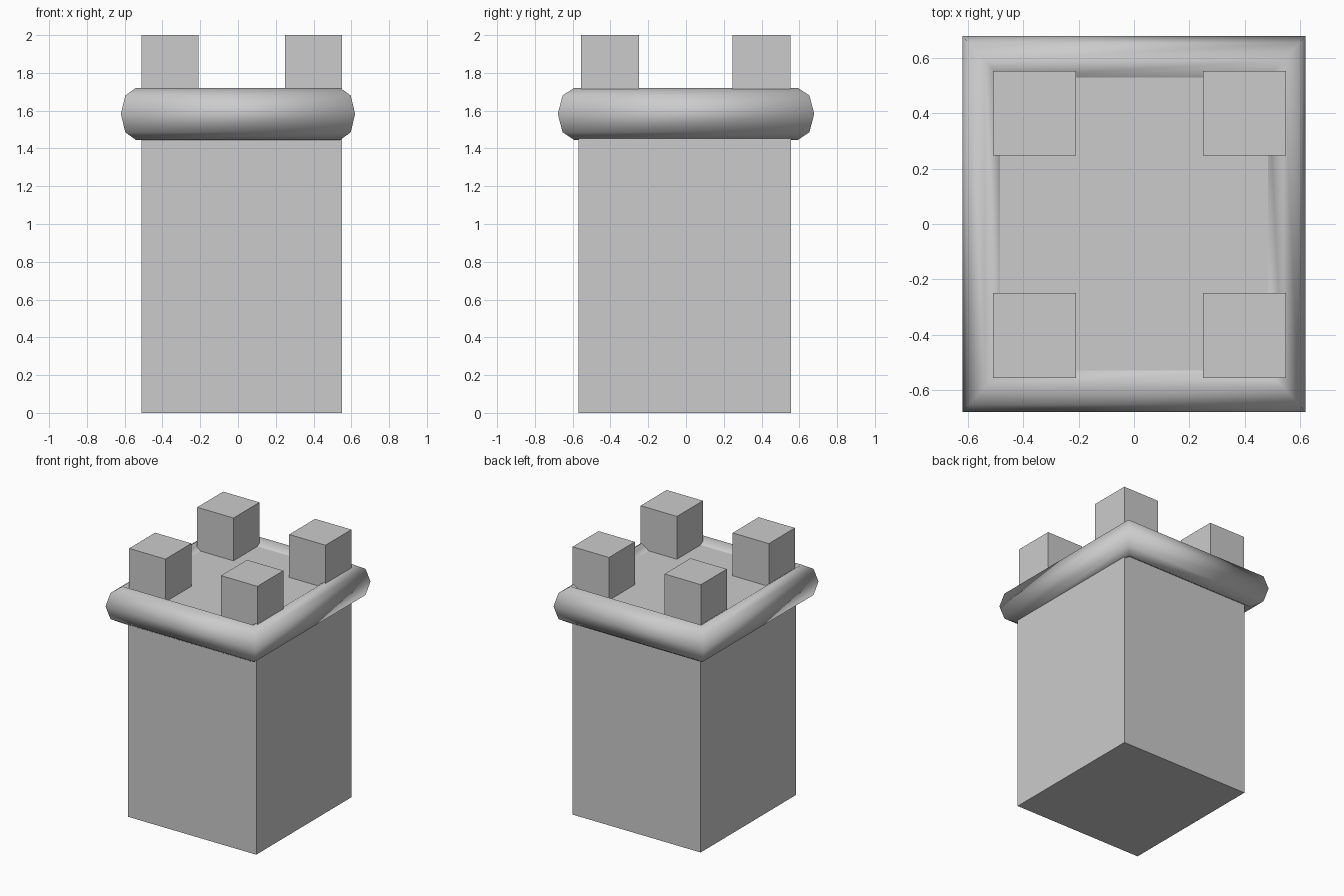
import bpy
from math import pi, sqrt
from mathutils import Matrix

if "Cube" in bpy.data.objects:
    bpy.data.objects.remove(bpy.data.objects["Cube"])


def box(name, x0, x1, y0, y1, z0, z1):
    bpy.ops.mesh.primitive_cube_add(size=1)
    ob = bpy.context.object
    ob.name = name
    ob.data.transform(
        Matrix.Translation(((x0 + x1) / 2, (y0 + y1) / 2, (z0 + z1) / 2))
        @ Matrix.Diagonal((x1 - x0, y1 - y0, z1 - z0, 1)))
    return ob


# Tower body
FLOOR = 1.68
box("tower_body", -0.51, 0.55, -0.57, 0.555, 0, FLOOR)

# Rounded collar: a four-sided torus turned square, then stretched
bpy.ops.mesh.primitive_torus_add(
    major_segments=4, minor_segments=8,
    major_radius=0.54 * sqrt(2), minor_radius=0.08 * sqrt(2))
collar = bpy.context.object
collar.name = "collar"
collar.data.transform(
    Matrix.Translation((0, 0, 1.583))
    @ Matrix.Diagonal((1, 1.095, 1.22, 1))
    @ Matrix.Rotation(pi / 4, 4, 'Z'))
bpy.ops.object.shade_smooth()

# Corner battlements
for side, x0, x1 in (("left", -0.51, -0.21), ("right", 0.25, 0.55)):
    for end, y0, y1 in (("front", -0.557, -0.25), ("back", 0.247, 0.553)):
        box(f"battlement_{end}_{side}", x0, x1, y0, y1, FLOOR, 2.0)
